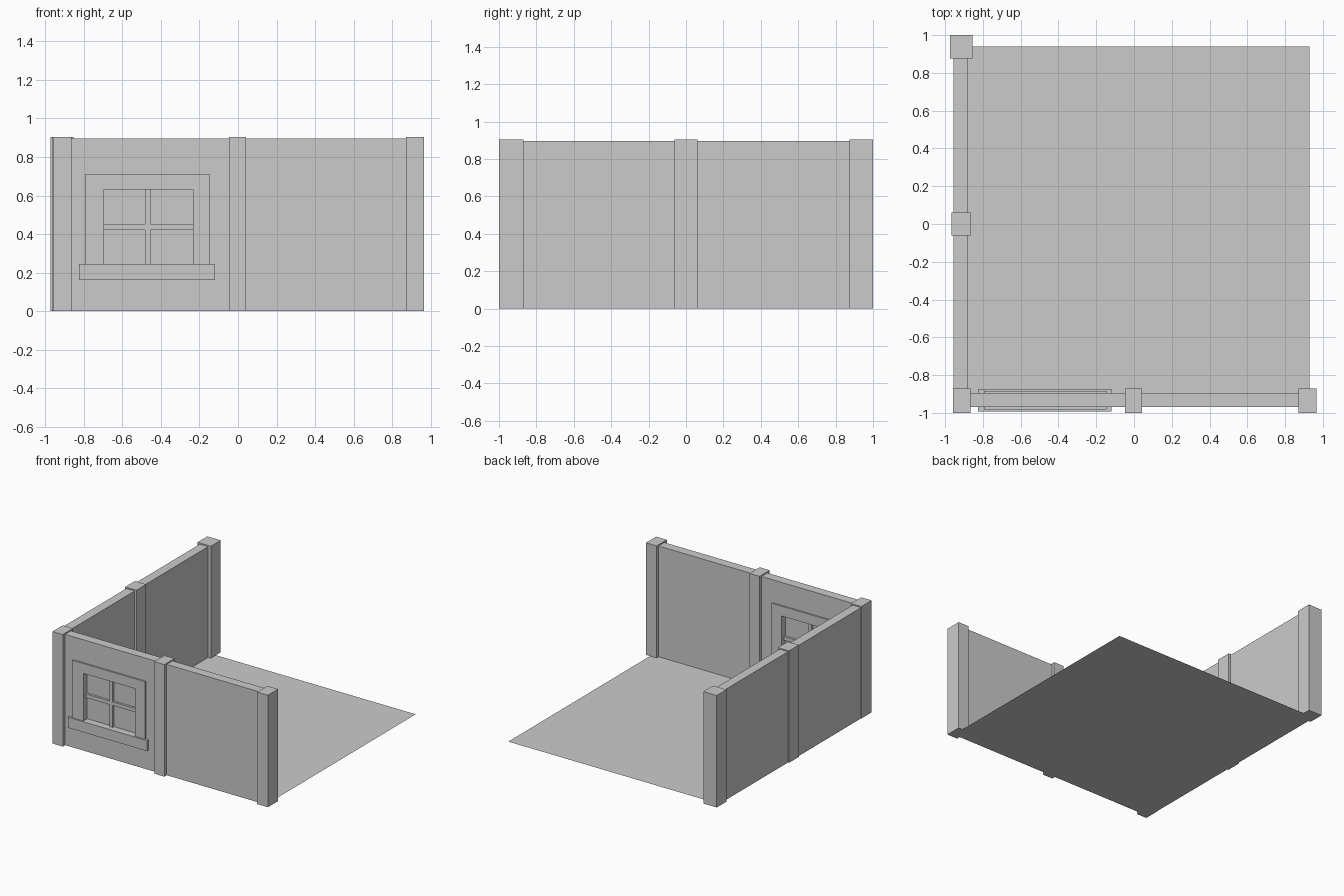
import bpy
import bmesh

if "Cube" in bpy.data.objects:
    bpy.data.objects.remove(bpy.data.objects["Cube"])


def finish(name, bm):
    bmesh.ops.recalc_face_normals(bm, faces=bm.faces)
    mesh = bpy.data.meshes.new(name)
    bm.to_mesh(mesh)
    bm.free()
    obj = bpy.data.objects.new(name, mesh)
    bpy.context.collection.objects.link(obj)
    return obj


def box(name, x, y, z):
    bm = bmesh.new()
    bmesh.ops.create_cube(bm, size=1)
    for v in bm.verts:
        v.co = [(r[0] + r[1]) / 2 + c * (r[1] - r[0]) for r, c in zip((x, y, z), v.co)]
    return finish(name, bm)


def strip(name, outer, inner, y, closed):
    """Solid band in the xz plane between two matching outlines."""
    bm = bmesh.new()
    a = [bm.verts.new((p[0], y[0], p[1])) for p in outer]
    b = [bm.verts.new((p[0], y[0], p[1])) for p in inner]
    n = len(a)
    faces = [bm.faces.new((a[i], a[(i + 1) % n], b[(i + 1) % n], b[i]))
             for i in range(n if closed else n - 1)]
    ext = bmesh.ops.extrude_face_region(bm, geom=faces, use_keep_orig=True)
    for v in ext["geom"]:
        if isinstance(v, bmesh.types.BMVert):
            v.co.y = y[1]
    return finish(name, bm)


WALL_H, POST_H = 0.895, 0.905
FRONT_Y = (-0.97, -0.895)

# Thin floor sheet
bm = bmesh.new()
bm.faces.new([bm.verts.new(p) for p in
              ((-0.955, -0.97, 0), (0.93, -0.97, 0), (0.93, 0.94, 0), (-0.955, 0.94, 0))])
finish("floor", bm)

# Posts
for name, x, y in (
    ("front_left_post", (-0.958, -0.866), (-1, -0.87)),
    ("front_middle_post", (-0.048, 0.042), (-1, -0.87)),
    ("front_right_post", (0.872, 0.967), (-1, -0.87)),
    ("side_middle_post", (-0.965, -0.865), (-0.062, 0.062)),
    ("back_left_post", (-0.975, -0.855), (0.875, 1)),
):
    box(name, x, y, (0, POST_H))

# Plain wall panels
box("front_right_wall", (0, 0.92), FRONT_Y, (0, WALL_H))
box("side_front_wall", (-0.955, -0.88), (-0.93, 0), (0, WALL_H))
box("side_back_wall", (-0.955, -0.88), (0, 0.94), (0, WALL_H))

# Wall panel with the window opening
x0, x1, z0, z1 = -0.695, -0.235, 0.245, 0.63
strip("window_wall", [(-0.92, 0), (0, 0), (0, WALL_H), (-0.92, WALL_H)],
      [(x0, z0), (x1, z0), (x1, z1), (x0, z1)], FRONT_Y, True)

# Window casing, sill, bars and pane
strip("window_casing", [(-0.795, z0), (-0.795, 0.71), (-0.145, 0.71), (-0.145, z0)],
      [(x0, z0), (x0, z1), (x1, z1), (x1, z0)], (-0.982, -0.883), False)
box("window_sill", (-0.825, -0.12), (-0.992, -0.873), (0.16, z0))
box("window_upright_bar", (-0.483, -0.455), (-0.95, -0.915), (z0, z1))
box("window_cross_bar", (x0, x1), (-0.95, -0.915), (0.422, 0.452))
bm = bmesh.new()
bm.faces.new([bm.verts.new((x, -0.9325, z)) for x, z in ((x0, z0), (x1, z0), (x1, z1), (x0, z1))])
finish("window_pane", bm)
